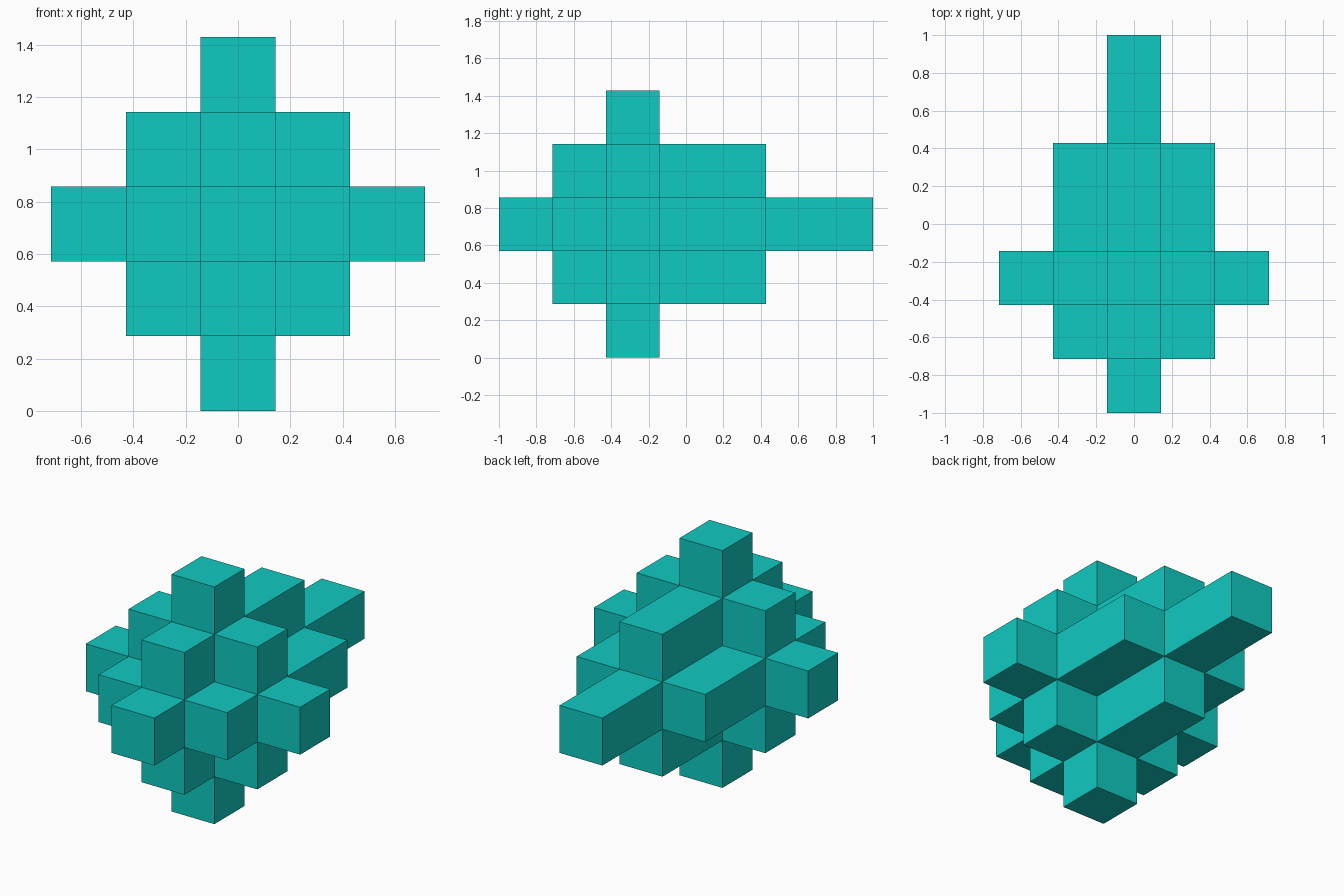
import bpy
import bmesh
from mathutils import Vector

if "Cube" in bpy.data.objects:
    bpy.data.objects.remove(bpy.data.objects["Cube"])

U = 2 / 7                                # one block
X = [(i - 2.5) * U for i in range(6)]    # grid lines across
Y = [-1 + n * U for n in (0, 1, 2, 3, 5, 7)]  # rear blocks are twice as long
Z = [i * U for i in range(6)]            # grid lines up

teal = bpy.data.materials.new("teal")
teal.diffuse_color = (0.005, 0.585, 0.533, 1)
teal.use_nodes = True
teal.node_tree.nodes["Principled BSDF"].inputs["Base Color"].default_value = teal.diffuse_color


def filled(c):
    """Stepped diamond: blocks within two steps of the centre."""
    return sum(abs(v - 2) for v in c) <= 2


bm = bmesh.new()
corners = {}


def corner(c):
    if c not in corners:
        corners[c] = bm.verts.new((X[c[0]], Y[c[1]], Z[c[2]]))
    return corners[c]


# Outer faces of the stepped block cluster
cells = [(i, j, k) for i in range(5) for j in range(5) for k in range(5)]
for cell in filter(filled, cells):
    for axis in range(3):
        for side in (0, 1):
            neighbour = list(cell)
            neighbour[axis] += 2 * side - 1
            if filled(neighbour):
                continue
            a, b = (axis + 1) % 3, (axis + 2) % 3
            loop = []
            for da, db in ((0, 0), (1, 0), (1, 1), (0, 1)):
                p = list(cell)
                p[axis] += side
                p[a] += da
                p[b] += db
                loop.append(corner(tuple(p)))
            bm.faces.new(loop if side else loop[::-1])

mesh = bpy.data.meshes.new("stepped_block_cluster")
bm.to_mesh(mesh)
bm.free()
mesh.materials.append(teal)
obj = bpy.data.objects.new("stepped_block_cluster", mesh)
bpy.context.collection.objects.link(obj)
